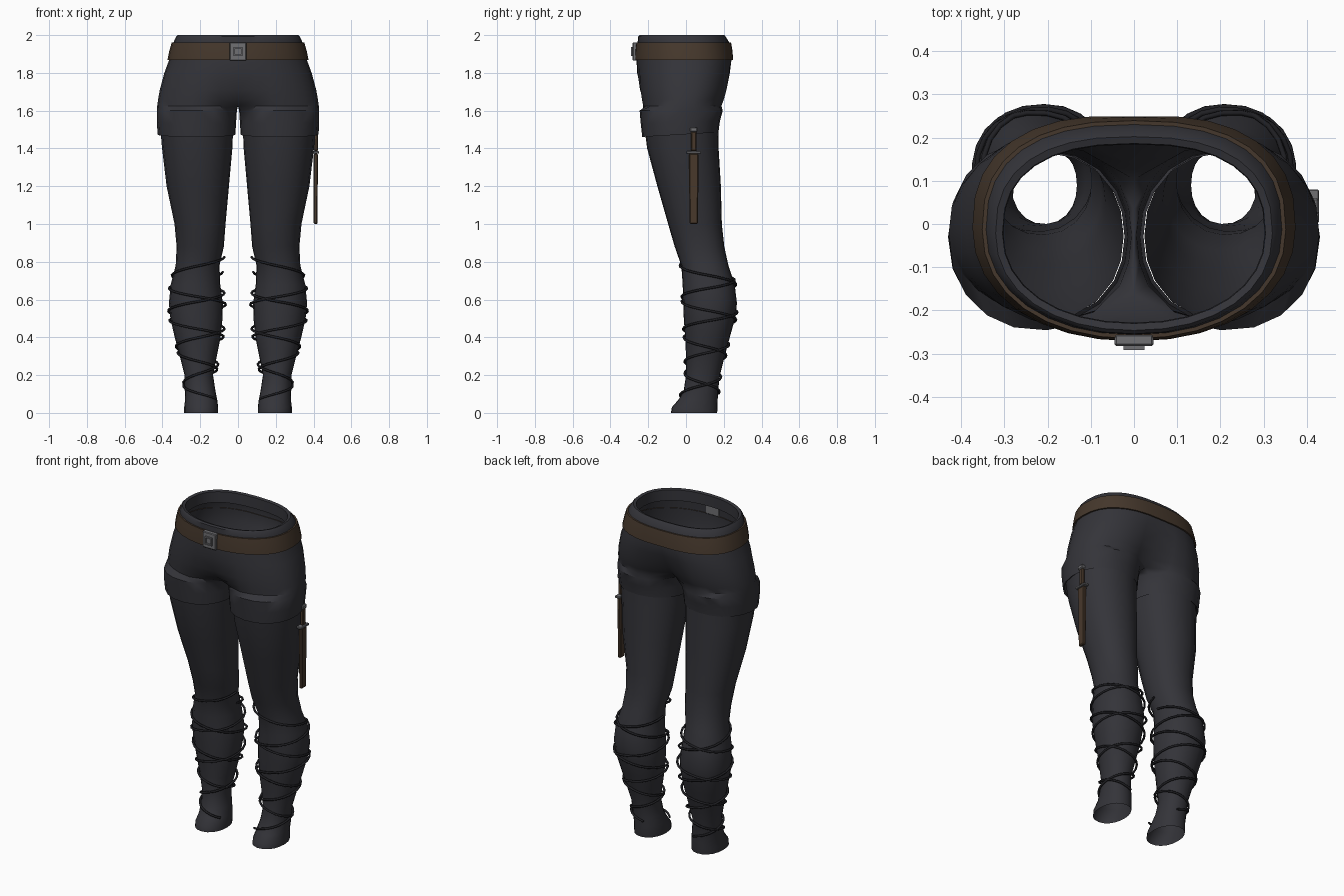
import bpy, bmesh, math
from mathutils import Vector

if "Cube" in bpy.data.objects:
    bpy.data.objects.remove(bpy.data.objects["Cube"])


def material(name, r, g, b):
    m = bpy.data.materials.new(name)
    m.diffuse_color = (r, g, b, 1)
    m.use_nodes = True
    m.node_tree.nodes["Principled BSDF"].inputs["Base Color"].default_value = m.diffuse_color
    return m


CLOTH = material("charcoal cloth", 0.034, 0.034, 0.041)
CORD = material("dark cord", 0.014, 0.014, 0.017)
LEATHER = material("brown leather", 0.06, 0.039, 0.025)
SHEATH = material("sheath leather", 0.065, 0.04, 0.024)
STEEL = material("grey steel", 0.16, 0.16, 0.17)

# Leg sections: z, inner x, outer x, front y, back y
LEG = [
    (0.00, .105, .285, -.080, .165), (0.03, .105, .285, -.075, .168),
    (0.07, .110, .280, -.040, .168), (0.12, .120, .282, -.012, .170),
    (0.20, .132, .283, .000, .180), (0.30, .112, .308, .000, .205),
    (0.40, .092, .335, -.005, .232), (0.50, .082, .358, -.012, .260),
    (0.58, .080, .366, -.015, .270), (0.68, .094, .356, -.018, .258),
    (0.78, .098, .330, -.025, .225), (0.88, .075, .325, -.060, .203),
    (1.00, .066, .336, -.095, .190), (1.20, .048, .378, -.152, .185),
    (1.40, .030, .402, -.206, .173), (1.54, .024, .414, -.225, .170),
]
# Upper thigh sections of the shorts, same layout
THIGH = [(1.475, .014, .425, -.232, .172), (1.54, .010, .430, -.240, .180),
         (1.60, .006, .429, -.246, .195)]
# Pelvis sections: z, half width, front y, back y, front dent, back dent
PELVIS = [
    (1.625, .428, -.249, .205, .38, .45), (1.66, .423, -.254, .218, .22, .34),
    (1.71, .414, -.260, .232, .10, .24), (1.80, .390, -.264, .246, .02, .10),
    (1.87, .364, -.262, .246, .00, .02), (1.96, .342, -.256, .230, .00, .00),
    (1.992, .328, -.254, .210, .00, .00),
]
OUTER, INNER = 17, 3      # points on the outside and at the inseam


def sample(table, z):
    """Blend the rows of a section table at height z."""
    z = min(max(z, table[0][0]), table[-1][0])
    for a, b in zip(table, table[1:]):
        if z <= b[0]:
            k = (z - a[0]) / (b[0] - a[0])
            return [p + (q - p) * k for p, q in zip(a, b)]


def oval(t, n):
    c, s = math.cos(t), math.sin(t)
    return (math.copysign(abs(c) ** (2 / n), c), math.copysign(abs(s) ** (2 / n), s))


def leg_point(row, t, grow=0.0, tilt=0.0):
    z, xi, xo, yf, yb = row
    c, s = oval(t, 2.15)
    y = (yf + yb) / 2 + ((yb - yf) / 2 + grow) * s
    return Vector(((xi + xo) / 2 + ((xo - xi) / 2 + grow) * c, y, z + tilt * y))


def leg_ring(row, tilt=0.0):
    a = [math.radians(-150 + 300 * i / (OUTER - 1)) for i in range(OUTER)]
    a += [math.radians(150 + 60 * (i + 1) / (INNER + 1)) for i in range(INNER)]
    return [leg_point(row, t, 0, tilt) for t in a]


def pelvis_ring(row, grow=0.0, inseam=True):
    z, w, yf, yb, df, db = row
    mid, half = (yf + yb) / 2, (yb - yf) / 2 + grow
    pts = []
    for i in range(OUTER):
        t = math.pi * (i / (OUTER - 1) - 0.5)
        c, s = oval(t, 2.5 if t > 0 else 2.15)
        x = (w + grow) * c if 0 < i < OUTER - 1 else 0
        dent = (df if s < 0 else db) * math.exp(-(x / 0.11) ** 2)
        pts.append(Vector((x, mid + half * s * (1 - dent), z)))
    if inseam:
        a, b = pts[-1], pts[0]
        pts += [a.lerp(b, (i + 1) / (INNER + 1)) for i in range(INNER)]
    return pts


def finish(ob, mat, angle=40):
    ob.data.materials.append(mat)
    bpy.ops.object.select_all(action='DESELECT')
    ob.select_set(True)
    bpy.context.view_layer.objects.active = ob
    if angle:
        bpy.ops.object.shade_smooth_by_angle(angle=math.radians(angle))


def loft(name, rings, mat, closed=True, mirror=True, angle=40):
    """Skin a stack of rings, leaving out faces on the centre plane."""
    bm = bmesh.new()
    grid = [[bm.verts.new(p) for p in r] for r in rings]
    n = len(rings[0])
    for a, b in zip(grid, grid[1:]):
        for i in range(n if closed else n - 1):
            j = (i + 1) % n
            q = (a[i], a[j], b[j], b[i])
            if any(abs(v.co.x) > 1e-5 for v in q):
                bm.faces.new(q)
    me = bpy.data.meshes.new(name)
    bm.to_mesh(me)
    bm.free()
    ob = bpy.data.objects.new(name, me)
    bpy.context.collection.objects.link(ob)
    if mirror:
        m = ob.modifiers.new("mirror", 'MIRROR')
        m.merge_threshold = 0.0005
    finish(ob, mat, angle)
    return ob


def box(name, lo, hi, mat, bevel=0.0, taper=1.0):
    lo, hi = Vector(lo), Vector(hi)
    bpy.ops.mesh.primitive_cube_add(size=1, location=(lo + hi) / 2)
    ob = bpy.context.object
    ob.name = name
    for v in ob.data.vertices:
        k = taper if v.co.z < 0 else 1
        v.co = Vector((v.co.x * (hi.x - lo.x) * k, v.co.y * (hi.y - lo.y) * k,
                       v.co.z * (hi.z - lo.z)))
    if bevel:
        b = ob.modifiers.new("bevel", 'BEVEL')
        b.width, b.segments = bevel, 1
    finish(ob, mat, 0)
    return ob


# Trouser legs, open at the cuffs
loft("trouser_legs", [leg_ring(r) for r in LEG], CLOTH)

# Shorts with slanted hems and a waist edge folded inward
rings = [leg_ring((1.482, .022, .415, -.224, .166), 0.06)]
rings += [leg_ring(r, k) for r, k in zip(THIGH, (.06, .03, 0))]
rings += [pelvis_ring(r) for r in PELVIS]
top = PELVIS[-1]
rings += [pelvis_ring((2.0,) + top[1:], -0.008), pelvis_ring((1.995,) + top[1:], -0.024),
          pelvis_ring((1.93,) + top[1:], -0.026)]
loft("shorts", rings, CLOTH)

# Belt
belt = [pelvis_ring(sample(PELVIS, z), g, False) for z, g in
        ((1.868, -.004), (1.868, .009), (1.915, .011), (1.96, .009), (1.96, -.004))]
loft("belt", belt, LEATHER, closed=False)

# Buckle plate with a raised square frame and prong plate
box("buckle_plate", (-.045, -.282, 1.865), (.045, -.255, 1.962), STEEL, .004)
for s in (-1, 1):
    box("buckle_side", (s * .02 - .004, -.291, 1.889), (s * .02 + .004, -.28, 1.938), STEEL)
    z = 1.9135 + s * .0205
    box("buckle_bar", (-.016, -.291, z - .004), (.016, -.28, z + .004), STEEL)


# Crossing cords wound around each shin
def cord(name, side, z0, pitch, start, end):
    cu = bpy.data.curves.new(name, 'CURVE')
    cu.dimensions = '3D'
    cu.bevel_depth, cu.bevel_resolution, cu.use_fill_caps = .0065, 1, True
    n = int(abs(end - start) * 22)
    sp = cu.splines.new('POLY')
    sp.points.add(n)
    for i, p in enumerate(sp.points):
        turn = start + (end - start) * i / n
        t = turn * 2 * math.pi
        z = z0 + pitch * turn
        v = leg_point(sample(LEG, z), t, .007 + .009 * max(0, -math.cos(t)))
        p.co = (side * v.x, v.y, v.z, 1)
    ob = bpy.data.objects.new(name, cu)
    bpy.context.collection.objects.link(ob)
    cu.materials.append(CORD)


for side, label in ((1, "left"), (-1, "right")):
    cord(label + "_falling_cord", side, .73, -.19, -.5, 3.3)
    cord(label + "_rising_cord", side, .66, .172, .5, -3.4)

# Sheathed dagger on the outer thigh
box("dagger_sheath", (.399, .015, 1.0), (.423, .067, 1.372), SHEATH, .005, .85)
box("dagger_guard", (.396, .002, 1.372), (.428, .080, 1.386), STEEL, .003)
box("dagger_grip", (.402, .026, 1.386), (.424, .056, 1.49), SHEATH, .005)
box("dagger_pommel", (.400, .022, 1.487), (.428, .060, 1.512), STEEL, .005)
